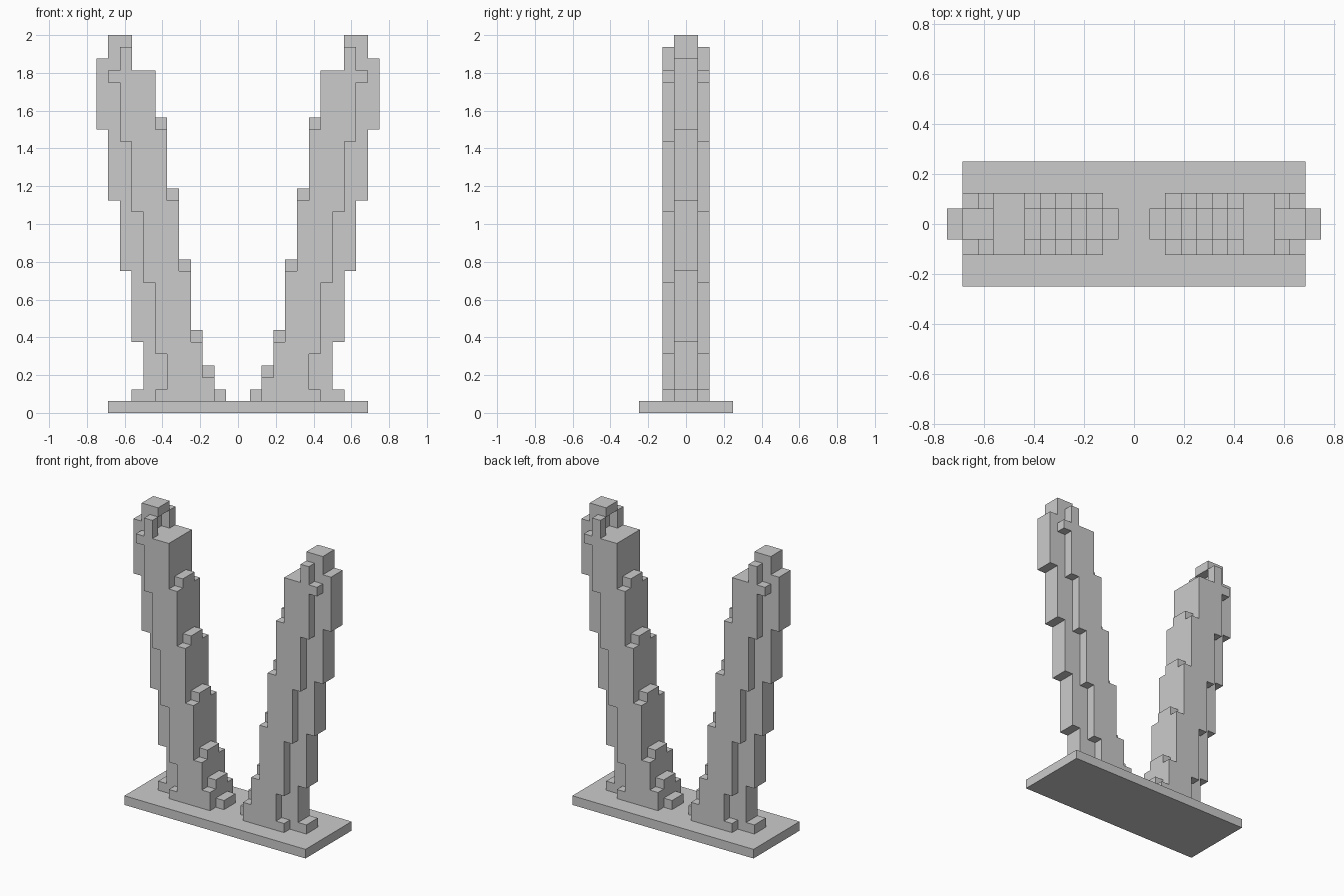
import bpy, bmesh, math

if "Cube" in bpy.data.objects:
    bpy.data.objects.remove(bpy.data.objects["Cube"])

U = 0.0625  # one block

# Stepped outlines of the right tower, in blocks: (z top, x limit), starting at z = 1
CORE_IN = [(2, 1), (4, 2), (7, 3), (13, 4), (19, 5), (25, 6), (29, 7), (31, 10), (32, 9)]
CORE_OUT = [(2, 9), (6, 8), (12, 9), (18, 10), (24, 11), (30, 12), (32, 11)]
SIDE_IN = [(3, 2), (6, 3), (12, 4), (18, 5), (24, 6), (29, 7), (31, 9)]
SIDE_OUT = [(2, 7), (5, 6), (11, 7), (17, 8), (23, 9), (28, 10), (29, 11), (31, 10)]


def limit(steps, z):
    return next(x for top, x in steps if z < top)


def fill(cells, inner, outer, rows):
    for z in range(1, inner[-1][0]):
        for x in range(limit(inner, z), limit(outer, z)):
            cells.update((x, y, z) for y in rows)


def skin(name, cells):
    """Wrap a set of blocks in one outer skin with merged flat faces."""
    bm = bmesh.new()
    for c in cells:
        for axis in range(3):
            for s in (-1, 1):
                n = list(c)
                n[axis] += s
                if tuple(n) in cells:
                    continue
                quad = []
                for a, b in ((0, 0), (1, 0), (1, 1), (0, 1)):
                    p = list(c)
                    p[axis] += (s + 1) // 2
                    p[(axis + 1) % 3] += a
                    p[(axis + 2) % 3] += b
                    quad.append(bm.verts.new([v * U for v in p]))
                bm.faces.new(quad if s > 0 else quad[::-1])
    bmesh.ops.remove_doubles(bm, verts=bm.verts[:], dist=1e-4)
    bmesh.ops.dissolve_limit(bm, angle_limit=math.radians(1),
                             verts=bm.verts[:], edges=bm.edges[:])
    mesh = bpy.data.meshes.new(name)
    bm.to_mesh(mesh)
    bm.free()
    ob = bpy.data.objects.new(name, mesh)
    bpy.context.collection.objects.link(ob)
    return ob


# Towers: a two-block-wide core with a thinner layer on front and back
right = set()
fill(right, CORE_IN, CORE_OUT, (-1, 0))
fill(right, SIDE_IN, SIDE_OUT, (-2, 1))
left = {(-x - 1, y, z) for x, y, z in right}
skin("right_tower", right)
skin("left_tower", left)

# Base plate
bpy.ops.mesh.primitive_cube_add(size=1, location=(0, 0, U / 2))
base = bpy.context.object
base.name = "base_plate"
base.scale = (22 * U, 8 * U, U)
bpy.ops.object.transform_apply(location=False, rotation=False, scale=True)
